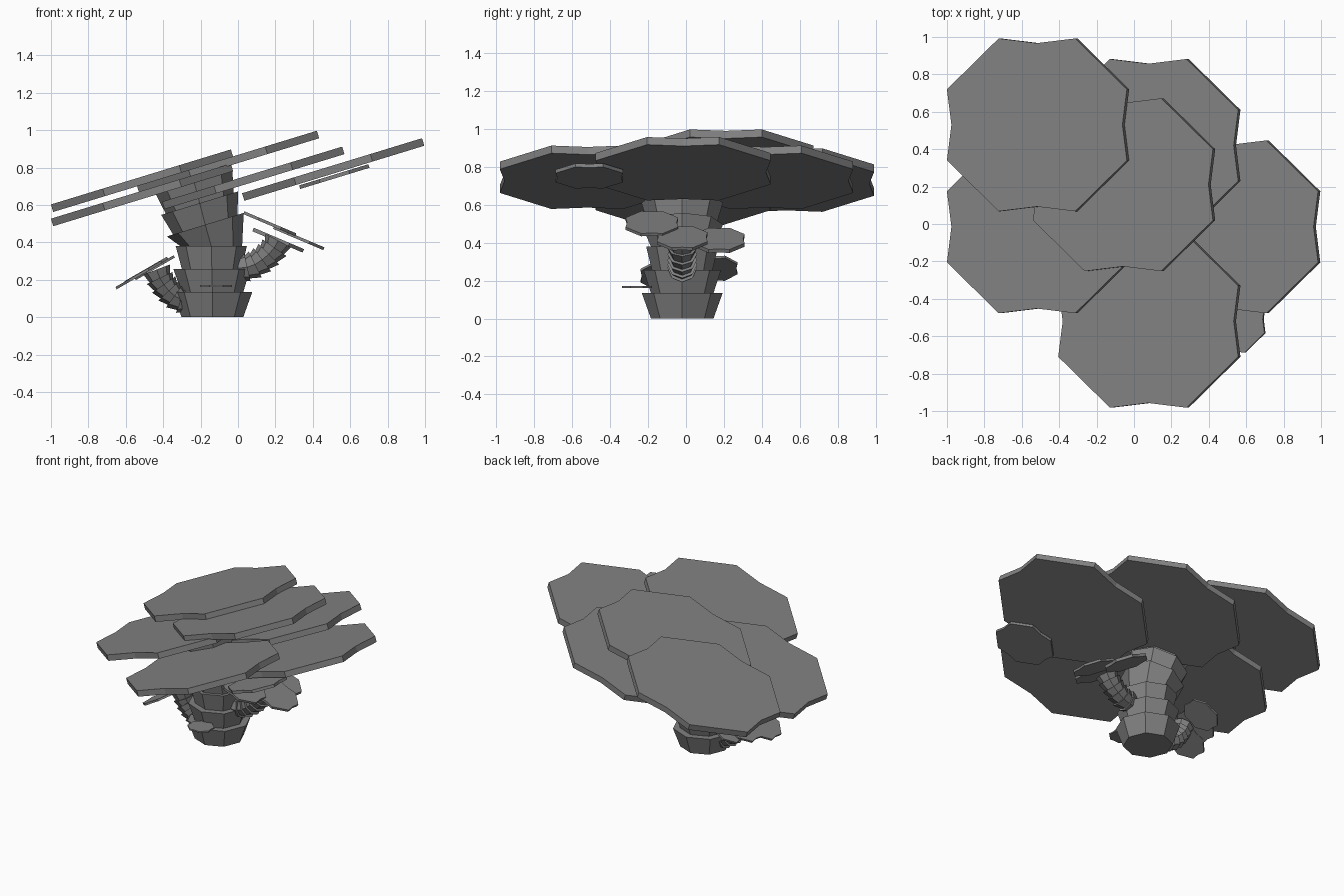
import bpy, bmesh
from math import cos, sin, tau, radians, degrees, atan2
from mathutils import Vector

if "Cube" in bpy.data.objects:
    bpy.data.objects.remove(bpy.data.objects["Cube"])

Y0 = -0.02  # depth of trunk and branches

# Dark grey used on every part
GREY = bpy.data.materials.new("dark_grey")
GREY.diffuse_color = (0.22, 0.22, 0.22, 1)
GREY.use_nodes = True
GREY.node_tree.nodes["Principled BSDF"].inputs["Base Color"].default_value = GREY.diffuse_color


def finish(bm, name):
    bmesh.ops.recalc_face_normals(bm, faces=bm.faces)
    me = bpy.data.meshes.new(name)
    bm.to_mesh(me)
    bm.free()
    me.materials.append(GREY)
    ob = bpy.data.objects.new(name, me)
    bpy.context.collection.objects.link(ob)
    return ob


def ring(bm, x, z, ang, r, n=8):
    """Polygon ring whose axis points along ang in the xz plane."""
    a = radians(ang)
    u, v, c = Vector((sin(a), 0, -cos(a))), Vector((0, 1, 0)), Vector((x, Y0, z))
    return [bm.verts.new(c + r * (cos(tau * i / n) * u + sin(tau * i / n) * v))
            for i in range(n)]


def flared(name, stations):
    """Stacked flared cups: station = x, z, axis angle, foot radius, lip radius."""
    bm = bmesh.new()
    for p, q in zip(stations, stations[1:]):
        a = ring(bm, *p[:3], p[3])
        b = ring(bm, *q[:3], q[4])
        n = len(a)
        for i in range(n):
            bm.faces.new((a[i], a[(i + 1) % n], b[(i + 1) % n], b[i]))
        bm.faces.new(a[::-1])
        bm.faces.new(b)
    return finish(bm, name)


def branch(name, path, foot, lip):
    st = []
    for i, (x, z) in enumerate(path):
        p, q = path[max(i - 1, 0)], path[min(i + 1, len(path) - 1)]
        st.append((x, z, degrees(atan2(q[1] - p[1], q[0] - p[0])), foot, lip))
    return flared(name, st)


# Leaf pad outline: eight corners with the axis sides notched inwards
QUARTER = [(0.503, -0.19), (0.478, 0), (0.503, 0.19),
           (0.214, 0.462), (0, 0.437), (-0.214, 0.462)]
OUTLINE = QUARTER + [(-x, -y) for x, y in QUARTER]


def pad(name, loc, tilt, scale=1.0, thick=0.042):
    bm = bmesh.new()
    lo = [bm.verts.new((x * scale, y * scale, -thick / 2)) for x, y in OUTLINE]
    hi = [bm.verts.new((x * scale, y * scale, thick / 2)) for x, y in OUTLINE]
    n = len(lo)
    bm.faces.new(lo[::-1])
    bm.faces.new(hi)
    for i in range(n):
        j = (i + 1) % n
        bm.faces.new((lo[i], lo[j], hi[j], hi[i]))
    ob = finish(bm, name)
    ob.location = loc
    ob.rotation_euler = (0, -radians(tilt), 0)
    return ob


# Trunk
flared("trunk", [
    (-0.137, 0, 90, 0.165, 0.165),
    (-0.137, 0.134, 90, 0.165, 0.213),
    (-0.14, 0.257, 90, 0.16, 0.205),
    (-0.143, 0.38, 90, 0.165, 0.19),
    (-0.175, 0.495, 107, 0.18, 0.215),
    (-0.205, 0.61, 107, 0.19, 0.215),
    (-0.235, 0.725, 108, 0.19, 0.215)])

# Side branches
branch("right_branch", [(0.0, 0.262), (0.05, 0.268), (0.092, 0.283), (0.13, 0.308),
                        (0.165, 0.338), (0.195, 0.372), (0.215, 0.41)], 0.062, 0.078)
branch("left_branch", [(-0.26, 0.085), (-0.305, 0.095), (-0.34, 0.115), (-0.37, 0.142),
                       (-0.397, 0.175), (-0.418, 0.21), (-0.435, 0.255)], 0.06, 0.076)

# Large canopy pads
for i, loc in enumerate([(-0.513, 0.53, 0.73), (0.082, 0.42, 0.745), (-0.053, 0.21, 0.83),
                         (-0.513, -0.015, 0.654), (0.082, -0.52, 0.745),
                         (0.509, -0.015, 0.79)]):
    pad(f"canopy_pad_{i + 1}", loc, 17)
pad("small_canopy_pad", (0.515, -0.51, 0.752), 17, 0.385, 0.02)

# Small pads on the branches and trunk
for i, (loc, tilt, s, t) in enumerate([
        ((0.17, -0.18, 0.5), -23, 0.3, 0.016),
        ((0.325, -0.02, 0.423), -23, 0.29, 0.016),
        ((0.215, 0.175, 0.412), -23, 0.29, 0.02)]):
    pad(f"right_branch_pad_{i + 1}", loc, tilt, s, t)
for i, (loc, s) in enumerate([((-0.53, -0.11, 0.226), 0.28),
                              ((-0.49, 0.05, 0.252), 0.26),
                              ((-0.445, 0.16, 0.265), 0.24)]):
    pad(f"left_branch_pad_{i + 1}", loc, 30, s, 0.014)
pad("trunk_pad", (-0.117, -0.26, 0.167), 0, 0.17, 0.01)
